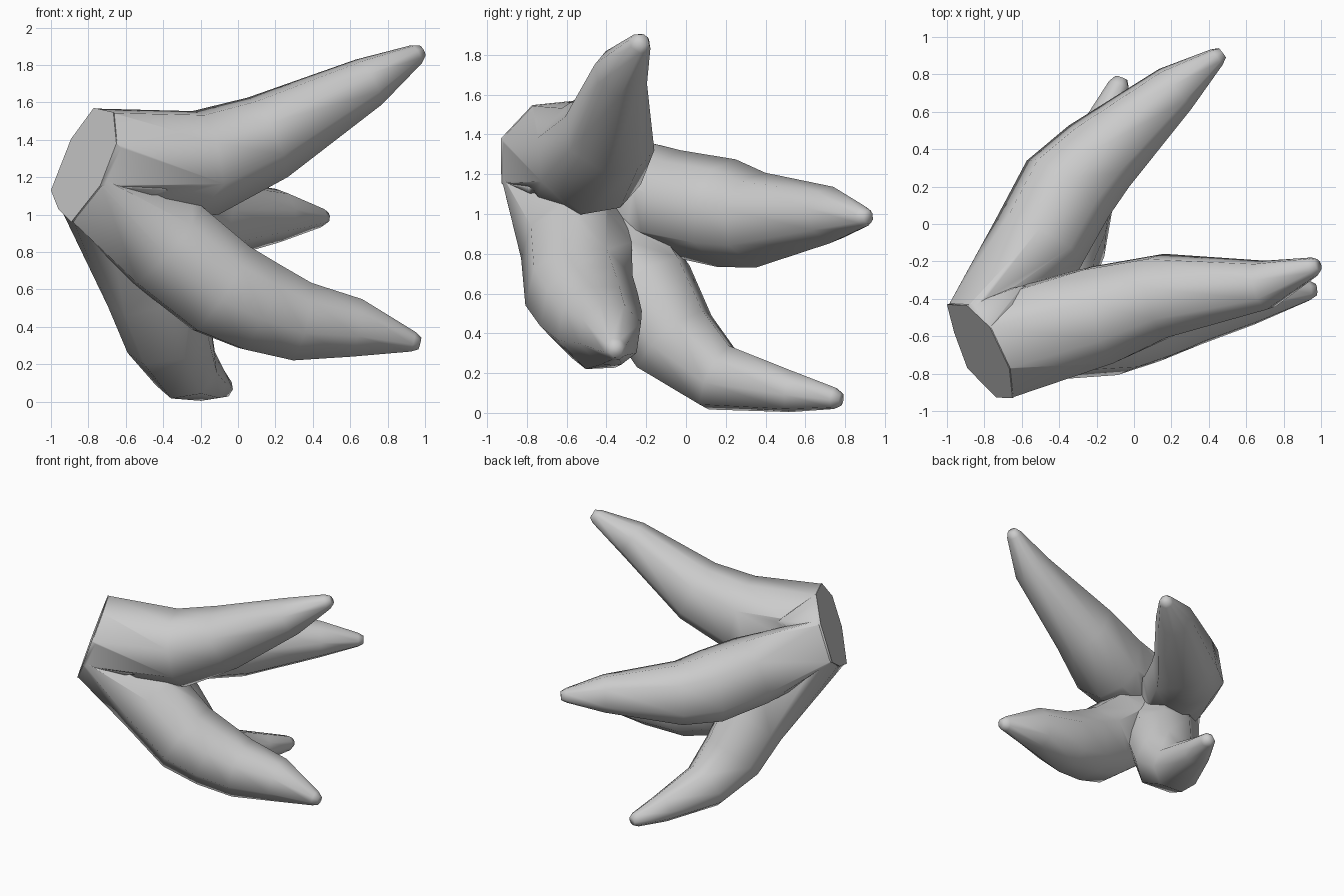
import bpy, bmesh
from mathutils import Vector

if "Cube" in bpy.data.objects:
    bpy.data.objects.remove(bpy.data.objects["Cube"])

grey = bpy.data.materials.new("pale grey")
grey.diffuse_color = (0.6, 0.6, 0.6, 1)
grey.use_nodes = True
grey.node_tree.nodes["Principled BSDF"].inputs["Base Color"].default_value = grey.diffuse_color

# Octagonal cut end shared by all the fruits
CAP = [Vector(p) for p in [
    (-0.65, -0.93, 1.38), (-0.72, -0.92, 1.15), (-0.89, -0.77, 0.96), (-0.96, -0.58, 1.03),
    (-1.00, -0.43, 1.13), (-0.88, -0.43, 1.40), (-0.77, -0.55, 1.57), (-0.70, -0.79, 1.56)]]
CENTRE = sum(CAP, Vector()) / 8
AXIS = (CAP[0] - CAP[4]).cross(CAP[6] - CAP[2]).normalized()
if AXIS.x < 0:
    AXIS = -AXIS
# drop the outline exactly onto one plane
CAP = [p - AXIS * (p - CENTRE).dot(AXIS) for p in CAP]


def finish(bm, name):
    bmesh.ops.recalc_face_normals(bm, faces=bm.faces)
    me = bpy.data.meshes.new(name)
    bm.to_mesh(me)
    bm.free()
    me.materials.append(grey)
    ob = bpy.data.objects.new(name, me)
    bpy.context.collection.objects.link(ob)
    return ob


def fruit(name, rings, depth, merge={}):
    """Closed tapered tube from just inside the cut end through (x, y, z, radius) rings.
    merge slides a base corner onto another one, so a neighbour owns that rim."""
    centres = [CENTRE] + [Vector(r[:3]) for r in rings]
    end_dir = (centres[-1] - centres[-2]).normalized()
    bm = bmesh.new()
    base = [CAP[i].lerp(CAP[merge.get(i, i)], 0.85) for i in range(8)]
    prev = [bm.verts.new(CENTRE.lerp(p, 1 - depth) + AXIS * depth) for p in base]
    bm.faces.new(prev)
    dirs = [(p - CENTRE).normalized() for p in CAP]
    tangent = AXIS
    stations = []
    for i, r in enumerate(rings, 1):
        a = (centres[i] - centres[i - 1]).normalized()
        b = (centres[i + 1] - centres[i]).normalized() if i < len(rings) else end_dir
        stations.append((centres[i], r[3], (a + b).normalized()))
    # small rounded tip
    stations.append((centres[-1] + end_dir * 0.038, rings[-1][3] * 0.6, end_dir))
    for c, rad, t in stations:
        turn = tangent.rotation_difference(t)
        dirs = [turn @ d for d in dirs]
        dirs = [(d - t * d.dot(t)).normalized() for d in dirs]
        tangent = t
        ring = [bm.verts.new(c + d * rad) for d in dirs]
        for k in range(8):
            n = (k + 1) % 8
            bm.faces.new((prev[k], prev[n], ring[n], ring[k]))
        prev = ring
    bm.faces.new(prev)
    return finish(bm, name)


# Four curved fruits
fruits = [
    fruit("upper_fruit", [
        (-0.17, -0.48, 1.28, 0.29), (0.16, -0.38, 1.415, 0.24),
        (0.70, -0.325, 1.71, 0.14), (0.953, -0.23, 1.857, 0.057)], 0.006),
    fruit("front_fruit", [
        (-0.375, -0.55, 0.835, 0.285), (-0.09, -0.535, 0.605, 0.28), (0.11, -0.485, 0.51, 0.26),
        (0.33, -0.43, 0.43, 0.225), (0.63, -0.38, 0.395, 0.165), (0.935, -0.355, 0.32, 0.057)],
        0.009, {0: 1, 7: 1}),
    fruit("back_fruit", [
        (-0.51, -0.09, 1.06, 0.268), (-0.355, 0.195, 1.005, 0.275), (-0.19, 0.365, 0.97, 0.24),
        (0.22, 0.725, 0.995, 0.143), (0.442, 0.893, 0.985, 0.054)], 0.012, {6: 5, 7: 5}),
    fruit("lower_fruit", [
        (-0.455, -0.21, 0.62, 0.265), (-0.37, -0.06, 0.355, 0.24),
        (-0.28, 0.16, 0.175, 0.182), (-0.16, 0.53, 0.105, 0.108),
        (-0.08, 0.745, 0.073, 0.057)], 0.015)]

# Stem block: cut end plus the webs between neighbouring fruits
bm = bmesh.new()
webs = [(-0.38, -0.79, 1.13), (-0.60, -0.33, 1.40), (-0.25, -0.40, 1.04)]
for p in CAP + [Vector(w) for w in webs]:
    bm.verts.new(p)
bmesh.ops.convex_hull(bm, input=bm.verts)
bmesh.ops.dissolve_limit(bm, angle_limit=0.01, verts=bm.verts, edges=bm.edges)
bunch = finish(bm, "fruit_bunch")

# Fuse everything into one skin
for ob in fruits:
    mod = bunch.modifiers.new("fuse", "BOOLEAN")
    mod.operation = "UNION"
    mod.solver = "EXACT"
    mod.object = ob
bpy.context.view_layer.update()
fused = bpy.data.meshes.new_from_object(bunch.evaluated_get(bpy.context.evaluated_depsgraph_get()))
bunch.modifiers.clear()
bunch.data = fused
for ob in fruits:
    bpy.data.objects.remove(ob)

# Smooth skin, with a crisp cut end and crisp creases between fruits
bm = bmesh.new()
bm.from_mesh(fused)
bmesh.ops.remove_doubles(bm, verts=bm.verts, dist=0.002)
bm.normal_update()
for f in bm.faces:
    f.smooth = f.normal.dot(AXIS) > -0.97
for e in bm.edges:
    if len(e.link_faces) == 2:
        on_cap = any(not f.smooth for f in e.link_faces)
        e.smooth = not on_cap and e.calc_face_angle_signed(0) > -0.45
bm.to_mesh(fused)
bm.free()
